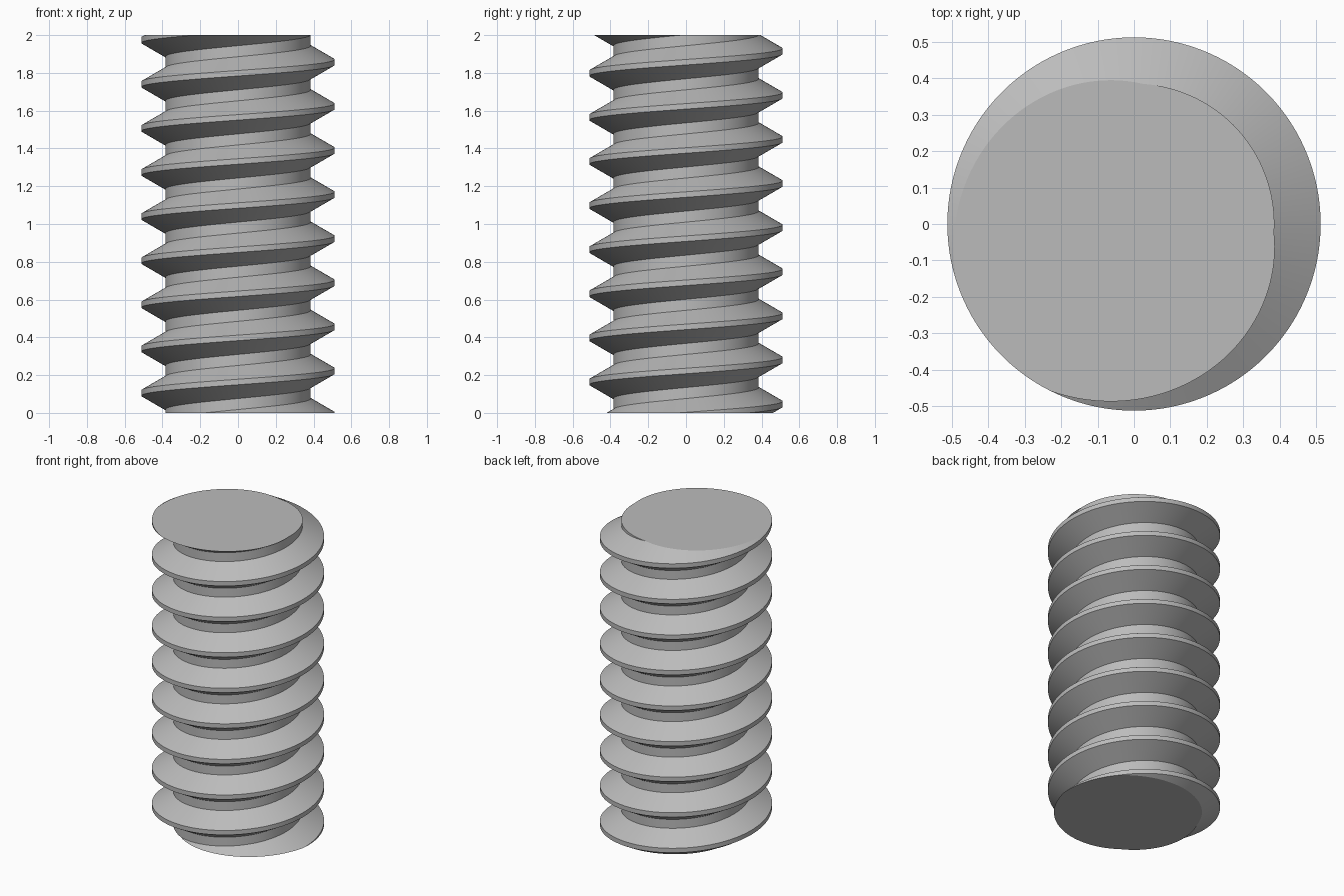
import bpy, bmesh, math

cube = bpy.data.objects.get("Cube")
if cube:
    bpy.data.objects.remove(cube, do_unlink=True)

HEIGHT = 2.0
PITCH = 0.2335
CREST_R, ROOT_R = 0.512, 0.385
CREST_Z = 0.222          # height of a crest centre on the +x side
STEPS = 120              # segments per turn
TURNS = 12

steel = bpy.data.materials.new("steel grey")
steel.use_nodes = True
colour = (0.5, 0.5, 0.5, 1.0)
steel.diffuse_color = colour
steel.node_tree.nodes["Principled BSDF"].inputs["Base Color"].default_value = colour

# Thread profile over one pitch: flat crest, flanks and flat root
crest = PITCH / 16
root = PITCH / 2 - PITCH / 8
profile = [(ROOT_R, -root), (CREST_R, -crest), (CREST_R, crest), (ROOT_R, root)]

# Sweep the profile along a right-handed helix, sharing edges between turns
bm = bmesh.new()
rows = []
for i in range(STEPS * TURNS + 1):
    a = 2 * math.pi * i / STEPS
    z = CREST_Z + PITCH * (i / STEPS - 2)
    rows.append([bm.verts.new((r * math.cos(a), r * math.sin(a), z + dz))
                 for r, dz in profile])
for i in range(STEPS * TURNS):
    here, ahead = rows[i], rows[i + 1]
    for j in range(3):
        bm.faces.new((here[j], ahead[j], ahead[j + 1], here[j + 1]))
    if i + STEPS + 1 < len(rows):
        up, up_ahead = rows[i + STEPS], rows[i + STEPS + 1]
        bm.faces.new((here[3], ahead[3], up_ahead[0], up[0]))

# Saw both ends flat and cap them
for z, direction in ((0, -1), (HEIGHT, 1)):
    bmesh.ops.bisect_plane(bm, geom=bm.verts[:] + bm.edges[:] + bm.faces[:], dist=1e-6,
                           plane_co=(0, 0, z), plane_no=(0, 0, direction), clear_outer=True)
    rim = [e for e in bm.edges if e.is_boundary
           and all(abs(v.co.z - z) < 1e-4 for v in e.verts)]
    bmesh.ops.edgeloop_fill(bm, edges=rim)
bmesh.ops.recalc_face_normals(bm, faces=bm.faces[:])

mesh = bpy.data.meshes.new("threaded_rod")
bm.to_mesh(mesh)
bm.free()
mesh.materials.append(steel)
rod = bpy.data.objects.new("threaded_rod", mesh)
bpy.context.collection.objects.link(rod)

# Smooth round surfaces with sharp thread edges
bpy.ops.object.select_all(action='DESELECT')
rod.select_set(True)
bpy.context.view_layer.objects.active = rod
bpy.ops.object.shade_smooth_by_angle(angle=math.radians(30))
